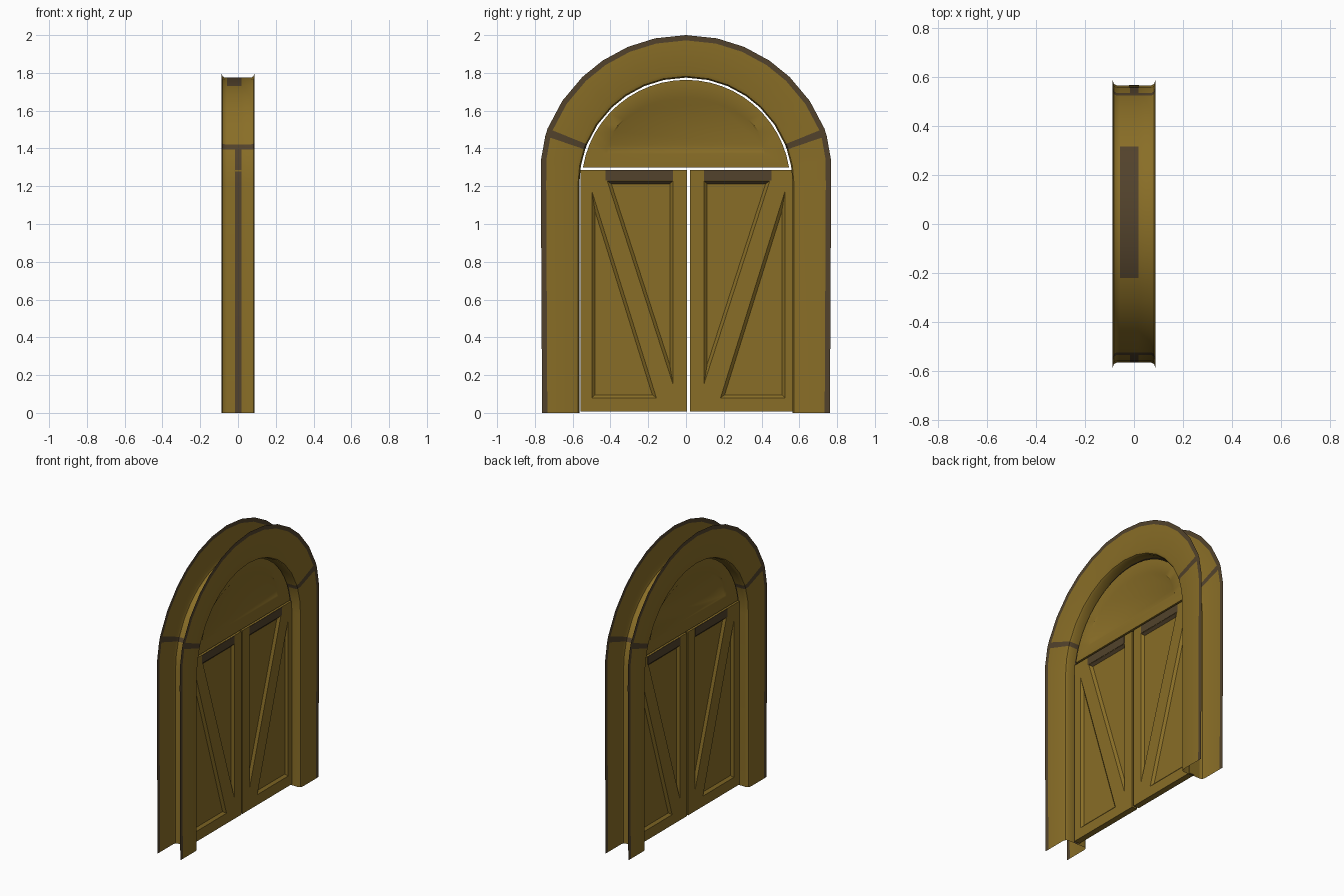
import bpy, bmesh, math
from mathutils import Vector

if "Cube" in bpy.data.objects:
    bpy.data.objects.remove(bpy.data.objects["Cube"])

ZC = 1.21          # centre height of the arch
R_IN = 0.565       # jamb radius
DOOR_X = 0.021     # half thickness of doors
MID = 0.013        # line between the two doors


def material(name, rgb):
    m = bpy.data.materials.new(name)
    m.diffuse_color = (*rgb, 1)
    m.use_nodes = True
    m.node_tree.nodes["Principled BSDF"].inputs["Base Color"].default_value = m.diffuse_color
    return m


WOOD = material("golden_wood", (0.25, 0.155, 0.020))
DARK = material("dark_wood", (0.085, 0.055, 0.025))


def finish(bm, name, recalc=True):
    if recalc:
        bmesh.ops.recalc_face_normals(bm, faces=bm.faces[:])
    me = bpy.data.meshes.new(name)
    bm.to_mesh(me)
    bm.free()
    me.materials.append(WOOD)
    me.materials.append(DARK)
    ob = bpy.data.objects.new(name, me)
    bpy.context.collection.objects.link(ob)
    bpy.ops.object.select_all(action='DESELECT')
    ob.select_set(True)
    bpy.context.view_layer.objects.active = ob
    bpy.ops.object.shade_smooth_by_angle(angle=math.radians(35))
    return ob


# Arched frame: outward-opening channel swept up, over and down
def build_frame():
    quarter = [0, 10, 19, 22, 34, 46, 56, 67, 78, 90]
    angles = quarter + [180 - a for a in reversed(quarter[:-1])]
    stations = []
    for a in angles:
        t = math.radians(a)
        n = Vector((0, math.cos(t), math.sin(t)))
        r_out = 0.768 + 0.022 * min(1, min(a, 180 - a) / 21)
        stations.append((Vector((0, 0, ZC)), n, r_out))
    for first, s in ((True, 1), (False, -1)):
        leg = (Vector((0, 0, 0)), Vector((0, s, 0)), 0.762)
        if first:
            stations.insert(0, leg)
        else:
            stations.append(leg)

    def section(r_out):
        side = [(0.088, r_out), (0.088, r_out - 0.028), (0.088, R_IN + 0.025),
                (0.082, R_IN + 0.007), (0.070, R_IN)]
        mid = [(0.018, R_IN), (-0.016, R_IN), (-0.058, R_IN)]
        return side + mid + [(-x, r) for x, r in reversed(side)]

    bm = bmesh.new()
    rows = [[bm.verts.new(c + n * r + Vector((x, 0, 0))) for x, r in section(ro)]
            for c, n, ro in stations]
    cols = len(rows[0])
    for i in range(len(rows) - 1):
        for j in range(cols - 1):
            f = bm.faces.new((rows[i][j], rows[i][j + 1], rows[i + 1][j + 1], rows[i + 1][j]))
            c = f.calc_center_median()
            edge = j in (0, cols - 2)                       # outer border
            joint = i in (3, len(rows) - 5)                 # springing joints
            strip = j == 5 and c.z < 1.42                   # line behind the door edge
            cap = j in (5, 6) and -0.23 < c.y < 0.33 and c.z > 1.6
            f.material_index = int(edge or joint or strip or cap)
    # face inward, towards the opening
    bm.normal_update()
    f = max(bm.faces, key=lambda q: q.calc_center_median().x)
    if f.normal.x < 0:
        bmesh.ops.reverse_faces(bm, faces=bm.faces[:])
    finish(bm, "arched_frame", recalc=False)


# Two-sided slab in the YZ plane with sunken, bevelled panels
def relief(name, outline, holes, half, floor, dark_top=False):
    bm = bmesh.new()
    rims = []
    for s in (1, -1):
        def ring(pts, x):
            return [bm.verts.new((s * x, y, z)) for y, z in pts]

        def loop_edges(vs):
            return [bm.edges.new((vs[k], vs[(k + 1) % len(vs)])) for k in range(len(vs))]
        rim = ring(outline, half)
        rims.append(rim)
        edges = loop_edges(rim)
        inner = []
        for pts, sunk in holes:
            top = ring(pts, half)
            edges += loop_edges(top)
            inner.append((top, ring(sunk, floor)))
        bmesh.ops.triangle_fill(bm, edges=edges, use_beauty=True,
                                use_dissolve=False, normal=(s, 0, 0))
        for top, low in inner:
            bm.faces.new(low)
            n = len(top)
            for k in range(n):
                f = bm.faces.new((top[k], top[(k + 1) % n], low[(k + 1) % n], low[k]))
                level = abs(top[k].co.z - top[(k + 1) % n].co.z) < 1e-4
                if dark_top and level and top[k].co.z > 1.1:
                    f.material_index = 1
    a, b = rims
    for k in range(len(a)):
        m = (k + 1) % len(a)
        bm.faces.new((a[k], a[m], b[m], b[k]))
    return finish(bm, name)


def shrink_triangle(p, d):
    v = [Vector(q) for q in p]
    l = [(v[1] - v[2]).length, (v[2] - v[0]).length, (v[0] - v[1]).length]
    per = sum(l)
    c = sum((v[i] * l[i] for i in range(3)), Vector((0, 0))) / per
    e, g = v[1] - v[0], v[2] - v[0]
    r = abs(e.x * g.y - e.y * g.x) / per
    return [tuple(c + (q - c) * (r - d) / r) for q in v]


def plate(name, y0, y1, z0, z1, x):
    bm = bmesh.new()
    bmesh.ops.create_cube(bm, size=1)
    for v in bm.verts:
        v.co = (x + v.co.x * 0.004, (y0 + y1) / 2 + v.co.y * (y1 - y0),
                (z0 + z1) / 2 + v.co.z * (z1 - z0))
    for f in bm.faces:
        f.material_index = 1
    finish(bm, name)


# Doors: distances measured outward from the meeting line
def build_door(name, s):
    def Y(pts):
        return [(MID + s * u, z) for u, z in pts]
    outline = Y([(0.007, 0.008), (0.555 if s > 0 else 0.572, 0.008),
                 (0.550 if s > 0 else 0.572, 1.287), (0.007, 1.287)])
    tris = [[(0.510, 1.17), (0.510, 0.08), (0.170, 0.08)],
            [(0.430, 1.228), (0.083, 1.228), (0.083, 0.155)]]
    holes = [(Y(t), Y(shrink_triangle(t, 0.016))) for t in tris]
    relief(name, outline, holes, DOOR_X, 0.006, dark_top=True)
    ys = sorted((MID + s * 0.083, MID + s * 0.44))
    for side in (1, -1):
        plate(name + "_dark_rail", ys[0], ys[1], 1.23, 1.286, side * DOOR_X)


# Fixed arched panel over the doors
def build_arch_panel():
    r, base = 0.553, 1.299
    a0 = math.asin((base - ZC) / r)
    n = 24
    outline = []
    for k in range(n + 1):
        t = a0 + (math.pi - 2 * a0) * k / n
        outline.append((r * math.cos(t), ZC + r * math.sin(t)))

    def half_oval(w, z0, h):
        return [(w * math.cos(math.pi * k / n), z0 + h * math.sin(math.pi * k / n))
                for k in range(n + 1)]
    relief("arch_panel", outline,
           [(half_oval(0.42, 1.372, 0.298), half_oval(0.408, 1.382, 0.277))],
           DOOR_X, DOOR_X - 0.006)


build_frame()
build_door("left_door", -1)
build_door("right_door", 1)
build_arch_panel()
